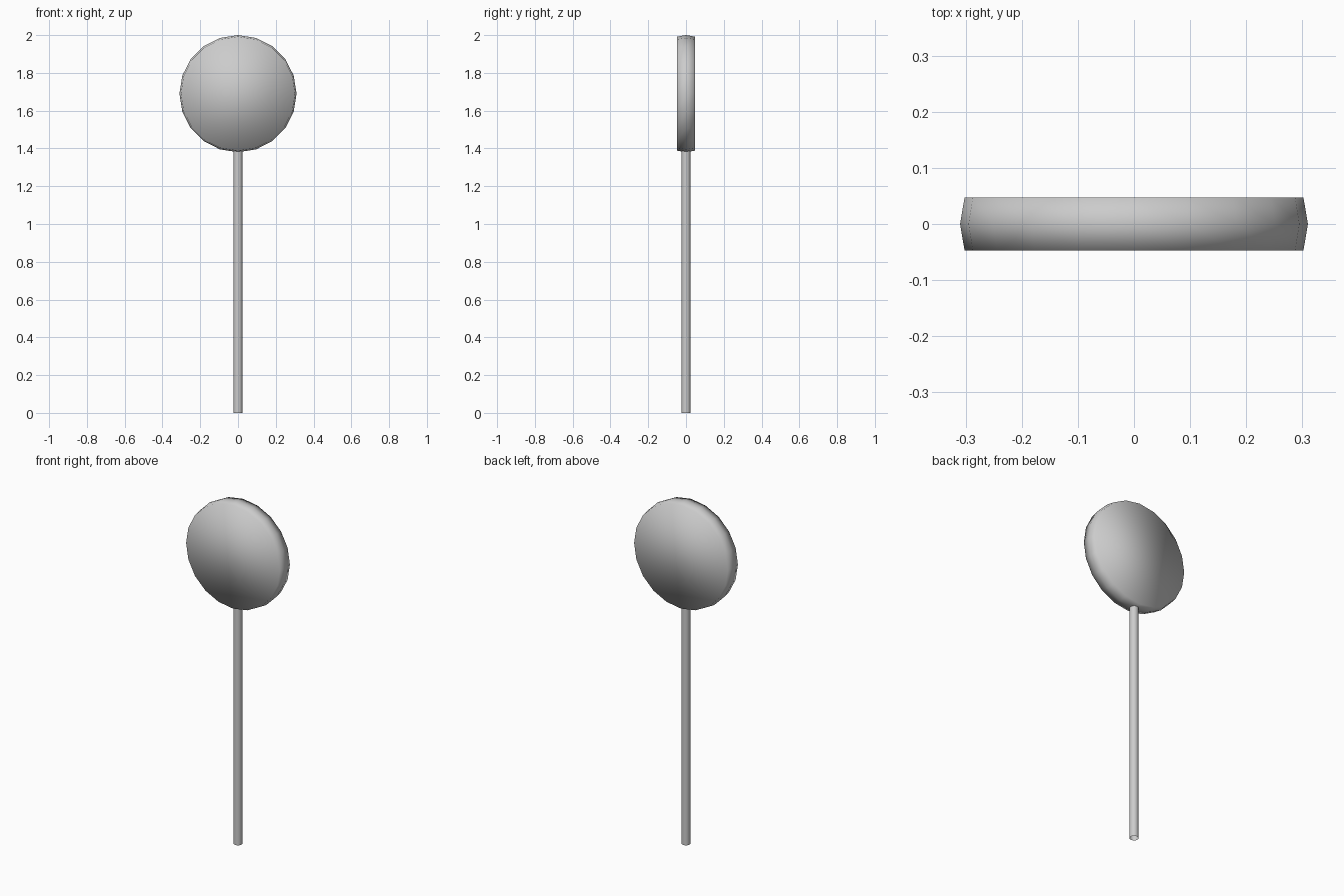
import bpy, bmesh
from math import cos, sin, tau

if "Cube" in bpy.data.objects:
    bpy.data.objects.remove(bpy.data.objects["Cube"])


def lathe(name, profile, sides, place, cap):
    """Sweep (radius, offset) rings around an axis; place maps to xyz."""
    bm = bmesh.new()
    rings = [[bm.verts.new(place(r * cos(tau * i / sides), r * sin(tau * i / sides), h))
              for i in range(sides)] for r, h in profile]
    for a, b in zip(rings, rings[1:]):
        for i in range(sides):
            j = (i + 1) % sides
            bm.faces.new((a[i], a[j], b[j], b[i]))
    if cap:
        bm.faces.new(rings[0])
        bm.faces.new(rings[-1])
        bmesh.ops.recalc_face_normals(bm, faces=bm.faces)
    for f in bm.faces:
        f.smooth = True
    mesh = bpy.data.meshes.new(name)
    bm.to_mesh(mesh)
    bm.free()
    obj = bpy.data.objects.new(name, mesh)
    bpy.context.collection.objects.link(obj)
    return obj


# Candy disc: 20 sides, rim ridged at the middle
lathe("candy_disc", [(0.302, -0.047), (0.31, 0), (0.302, 0.047)], 20,
      lambda u, v, h: (u, h, 1.69 + v), True)

# Stick: thin tube with open ends, pushed slightly into the disc
lathe("stick", [(0.024, 0), (0.024, 1.42)], 12,
      lambda u, v, h: (u, v, h), False)
